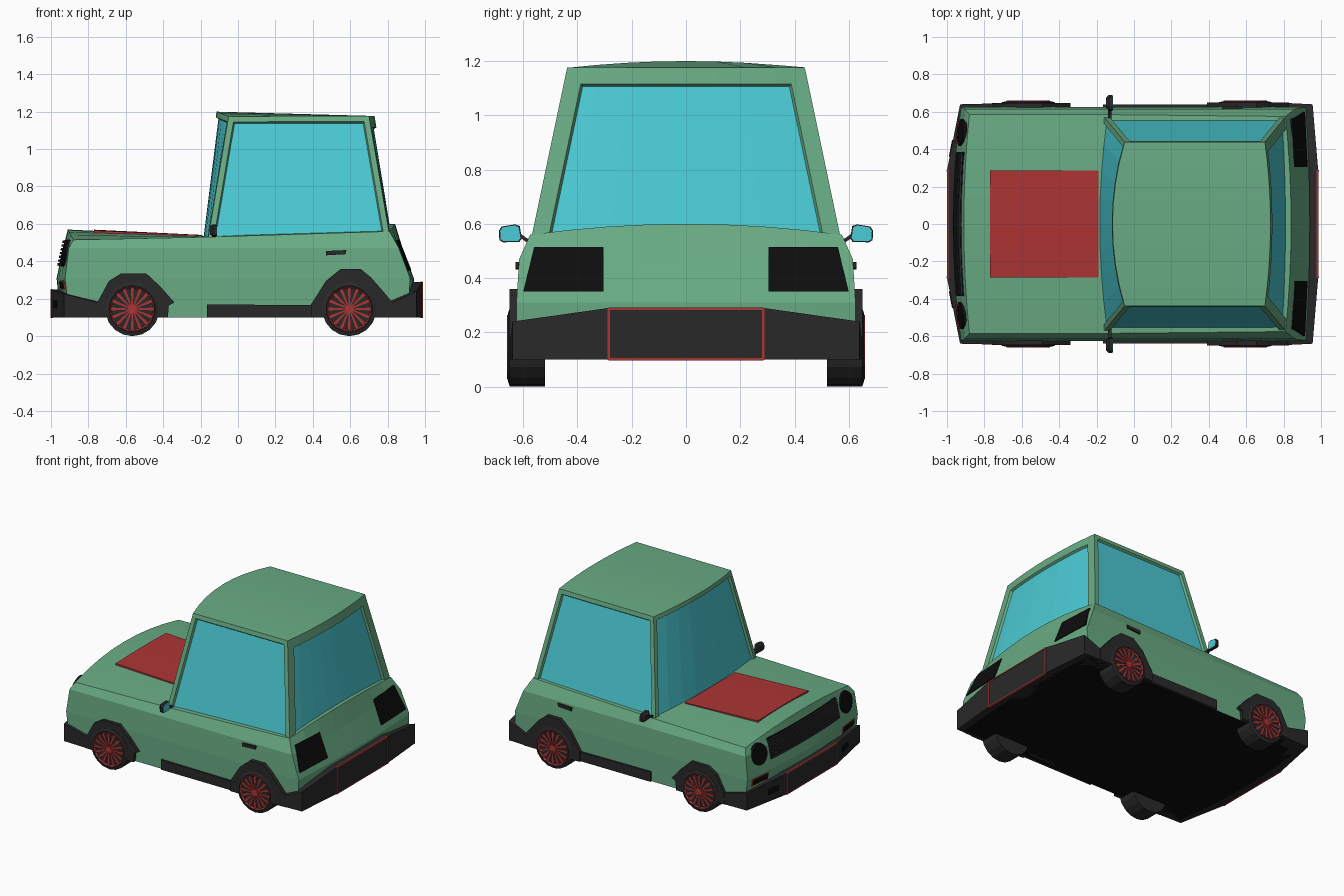
import bpy, bmesh
from math import sin, cos, pi

if "Cube" in bpy.data.objects:
    bpy.data.objects.remove(bpy.data.objects["Cube"])

def mat(name, r, g, b):
    m = bpy.data.materials.new(name)
    m.diffuse_color = (r, g, b, 1)
    m.use_nodes = True
    m.node_tree.nodes["Principled BSDF"].inputs["Base Color"].default_value = m.diffuse_color
    return m

GREEN = mat("green_paint", .14, .41, .23)
GLASS = mat("cyan_glass", .07, .60, .66)
RED = mat("red_trim", .42, .035, .035)
DARK = mat("dark_plastic", .022, .022, .022)
BLACK = mat("black", .004, .004, .004)

def finish(name, bm, *mats):
    bmesh.ops.recalc_face_normals(bm, faces=bm.faces)
    me = bpy.data.meshes.new(name)
    bm.to_mesh(me)
    bm.free()
    for m in mats:
        me.materials.append(m)
    ob = bpy.data.objects.new(name, me)
    bpy.context.collection.objects.link(ob)
    return ob

def loft(bm, rings):
    """Skin closed rings of points and cap both ends."""
    vs = [[bm.verts.new(p) for p in r] for r in rings]
    n = len(vs[0])
    for a, b in zip(vs, vs[1:]):
        for i in range(n):
            bm.faces.new((a[i], a[(i + 1) % n], b[(i + 1) % n], b[i]))
    bm.faces.new(vs[0])
    bm.faces.new(vs[-1])

def box(bm, x0, x1, y0, y1, z0, z1):
    loft(bm, [[(x, y0, z0), (x, y1, z0), (x, y1, z1), (x, y0, z1)] for x in (x0, x1)])

def prism(bm, pts, y0, y1):
    loft(bm, [[(x, y, z) for x, z in pts] for y in (y0, y1)])

N = 8
T = [-1 + 2 * i / N for i in range(N + 1)]

def bow(xc, xe, w, zc, ze):
    """Curved row of points across the car."""
    return [(xc + (xe - xc) * t * t, w * t, zc + (ze - zc) * t * t) for t in T]

# Body shell: levels of (front centre, front edge, rear centre, rear edge, half width, z)
LEVELS = [(-.95, -.90, .94, .91, .625, .10), (-.97, -.925, .94, .92, .625, .31),
          (-.935, -.905, .88, .86, .615, .47), (-.91, -.88, .84, .81, .575, .57)]
bm = bmesh.new()
rows = []
for k, (fc, fe, rc, re, w, z) in enumerate(LEVELS):
    top = k == 3
    f = bow(fc, fe, w + .01 * top, z, .515 if top else z)
    m = bow(-.19, -.16, w + .01 * top, .535 if top else z, .53 if top else z)
    r = bow(rc, re, w, .6 if top else z, .56 if top else z)
    rows.append([[bm.verts.new(p) for p in row] for row in (f, m, r)])
for a, b in zip(rows, rows[1:]):
    for e in (0, 2):
        for i in range(N):
            bm.faces.new((a[e][i], a[e][i + 1], b[e][i + 1], b[e][i]))
    for s in (0, N):
        for e in (0, 1):
            bm.faces.new((a[e][s], a[e + 1][s], b[e + 1][s], b[e][s]))
for row, idx in ((rows[0], 1), (rows[-1], 0)):
    for e in (0, 1):
        for i in range(N):
            bm.faces.new((row[e][i], row[e][i + 1], row[e + 1][i + 1], row[e + 1][i])).material_index = idx
bmesh.ops.delete(bm, geom=[v for v in bm.verts if not v.link_faces], context='VERTS')
finish("body", bm, GREEN, BLACK)

# Cabin with inset windows
bm = bmesh.new()
lo = [[bm.verts.new(p) for p in bow(xc, xe, .572, z, z)] for xc, xe, z in ((-.20, -.16, .52), (.835, .81, .54))]
hi = [[bm.verts.new(p) for p in bow(xc, xe, .438, zc, ze)]
      for xc, xe, zc, ze in ((-.115, -.05, 1.2, 1.175), (.73, .70, 1.177, 1.177))]
panes = [[bm.faces.new((lo[e][i], lo[e][i + 1], hi[e][i + 1], hi[e][i])) for i in range(N)] for e in (0, 1)]
panes += [[bm.faces.new((lo[0][s], lo[1][s], hi[1][s], hi[0][s]))] for s in (0, N)]
for i in range(N):
    bm.faces.new((hi[0][i], hi[0][i + 1], hi[1][i + 1], hi[1][i]))
bmesh.ops.recalc_face_normals(bm, faces=bm.faces)
for fs, t in zip(panes, (.03, .062, .03, .03)):
    bmesh.ops.inset_region(bm, faces=fs, thickness=t, depth=0, use_even_offset=True)
    bmesh.ops.inset_region(bm, faces=fs, thickness=.007, depth=-.015, use_even_offset=True)
    for f in fs:
        f.material_index = 1
finish("cabin", bm, GREEN, GLASS)

# Helpers for parts that lie on the curved nose or tail
def surf_x(end, y, z):
    o = 0 if end < 0 else 2
    for a, b in zip(LEVELS, LEVELS[1:]):
        if z <= b[5] or b is LEVELS[-1]:
            k = (z - a[5]) / (b[5] - a[5])
            c, e, w = (a[j] + (b[j] - a[j]) * k for j in (o, o + 1, 4))
            return c + (e - c) * (y / w) ** 2

def patch(bm, end, yz, out):
    loft(bm, [[(surf_x(end, y, z) + end * d, y, z) for y, z in yz] for d in (-.02, out)])

def strip(bm, end, w, z0, z1, out):
    loft(bm, [[(surf_x(end, w * t, z) + end * d, w * t, z)
               for z, d in ((z0, -.02), (z0, out), (z1, out), (z1, -.02))] for t in T])

# Hood panel
bm = bmesh.new()
hood = lambda x, y: .535 + .035 * max(0, (-.19 - x) / .72) + .006 - .03 * (y / .585) ** 2 * (-x - .1)
loft(bm, [[(-.77, y, hood(-.77, y) - .02), (-.19, y, .52), (-.19, y, hood(-.19, y)), (-.77, y, hood(-.77, y))]
          for y in (-.285, -.14, 0, .14, .285)])
finish("hood_panel", bm, RED)

# Headlights, grille, indicators
bm = bmesh.new()
for s in (-1, 1):
    patch(bm, -1, [(s * .49 + .072 * cos(i * pi / 8), .445 + .072 * sin(i * pi / 8)) for i in range(16)], .012)
finish("headlights", bm, BLACK)
bm = bmesh.new()
strip(bm, -1, .385, .375, .515, .003)
finish("grille_back", bm, BLACK)
bm = bmesh.new()
for i in range(7):
    strip(bm, -1, .385, .378 + i * .02, .39 + i * .02, .012)
finish("grille_slats", bm, DARK)
for name, g, out, m in (("indicator_frames", .007, .004, RED), ("indicators", 0, .008, BLACK)):
    bm = bmesh.new()
    for s in (-1, 1):
        a, b, c, d = .43 - g, .57 + g, .255 - g, .29 + g
        patch(bm, -1, [(s * a, c), (s * b, c), (s * b, d), (s * a, d)], out)
    finish(name, bm, m)

# Tail lights
bm = bmesh.new()
for s in (-1, 1):
    patch(bm, 1, [(s * .305, .35), (s * .6, .35), (s * .56, .515), (s * .305, .515)], .008)
finish("tail_lights", bm, BLACK)

# Bumpers wrapping round the corners: (x outer, y outer, top z, x inner, y inner)
def bumper(name, half):
    bm = bmesh.new()
    path = [(a, -b, c, d, -e) for a, b, c, d, e in half] + half[::-1]
    loft(bm, [[(x, y, .1), (x, y, zt), (xi, yi, zt), (xi, yi, .1)] for x, y, zt, xi, yi in path])
    finish(name, bm, DARK)

bumper("front_bumper", [(-.73, .645, .175, -.73, .55), (-.93, .64, .225, -.85, .55), (-1.0, .285, .25, -.9, .285)])
bumper("rear_bumper", [(.76, .65, .15, .76, .55), (.955, .64, .24, .85, .55), (.985, .285, .29, .88, .285)])

# Red plate frames and bumper lamps
bm = bmesh.new()
for x, zt in ((-.996, .25), (.982, .29)):
    for y in (-.285, .285):
        box(bm, x - .007, x + .007, y - .005, y + .005, .098, zt)
    for z in (.101, zt - .003):
        box(bm, x - .005, x + .005, -.285, .285, z - .004, z + .004)
finish("plate_frames", bm, RED)
bm = bmesh.new()
for s in (-1, 1):
    loft(bm, [[(-1.0 + (y - .285) * .197 - d, s * y, z) for y, z in ((.36, .15), (.45, .15), (.45, .19), (.36, .19))]
              for d in (-.02, .005)])
finish("bumper_lamps", bm, BLACK)

# Wheel arches and sills
FRONT_ARCH = [(-.76, .1), (-.755, .175), (-.69, .295), (-.625, .335), (-.49, .335), (-.415, .265),
              (-.34, .18), (-.37, .165), (-.375, .1)]
REAR_ARCH = [(.39, .1), (.39, .17), (.41, .2), (.47, .295), (.55, .36), (.655, .36), (.71, .315), (.78, .235),
             (.83, .175), (.83, .1)]
SILL = [(-.165, .1), (-.165, .17), (.4, .165), (.4, .1)]
for name, pts, y in (("front_arches", FRONT_ARCH, .648), ("rear_arches", REAR_ARCH, .65), ("sills", SILL, .638)):
    bm = bmesh.new()
    for s in (-1, 1):
        prism(bm, pts, s * .57, s * y)
    finish(name, bm, DARK)

# Wheels with red spoked rims
def circle(cx, r, y, n=18):
    return [(cx + r * sin(2 * pi * i / n), y, .145 + r * cos(2 * pi * i / n)) for i in range(n)]

for label, cx in (("front", -.565), ("rear", .595)):
    tyres, rims = bmesh.new(), bmesh.new()
    for s in (-1, 1):
        loft(tyres, [circle(cx, r, s * y) for r, y in ((.145, .52), (.145, .65), (.125, .656), (.115, .652))])
        loft(rims, [circle(cx, .022, s * y) for y in (.64, .659)])
        a, b, c = ([rims.verts.new(p) for p in circle(cx, r, s * y)] for r, y in ((.121, .65), (.119, .659), (.112, .652)))
        for p, q in ((a, b), (b, c)):
            for i in range(18):
                rims.faces.new((p[i], p[(i + 1) % 18], q[(i + 1) % 18], q[i]))
        for i in range(16):
            u, v = sin(pi * i / 8), cos(pi * i / 8)
            quad = [(r * u + h * v, r * v - h * u) for r, h in ((.015, .003), (.115, .008), (.115, -.008), (.015, -.003))]
            prism(rims, [(cx + x, .145 + z) for x, z in quad], s * .645, s * .657)
    finish(label + "_tyres", tyres, DARK)
    finish(label + "_rims", rims, RED)

# Side mirrors
shape = [(.605, .545), (.613, .592), (.63, .598), (.68, .59), (.69, .575), (.688, .54), (.675, .532), (.615, .533)]
body, glass = bmesh.new(), bmesh.new()
for s in (-1, 1):
    ring = lambda x, k: [(x, s * (.648 + (y - .648) * k), .565 + (z - .565) * k) for y, z in shape]
    loft(body, [ring(-.15, .6), ring(-.135, 1), ring(-.115, 1)])
    loft(body, [[(-.14, y, z), (-.12, y, z), (-.12, y, z + .016), (-.14, y, z + .016)]
                for y, z in ((s * .56, .525), (s * .585, .53), (s * .62, .555))])
    loft(glass, [ring(-.12, .88), ring(-.112, .88)])
finish("mirror_housings", body, DARK)
finish("mirror_glass", glass, GLASS)

# Door handles
bm = bmesh.new()
for s in (-1, 1):
    prism(bm, [(.47, .432), (.575, .438), (.58, .46), (.47, .455)], s * .59, s * .628)
finish("door_handles", bm, DARK)
